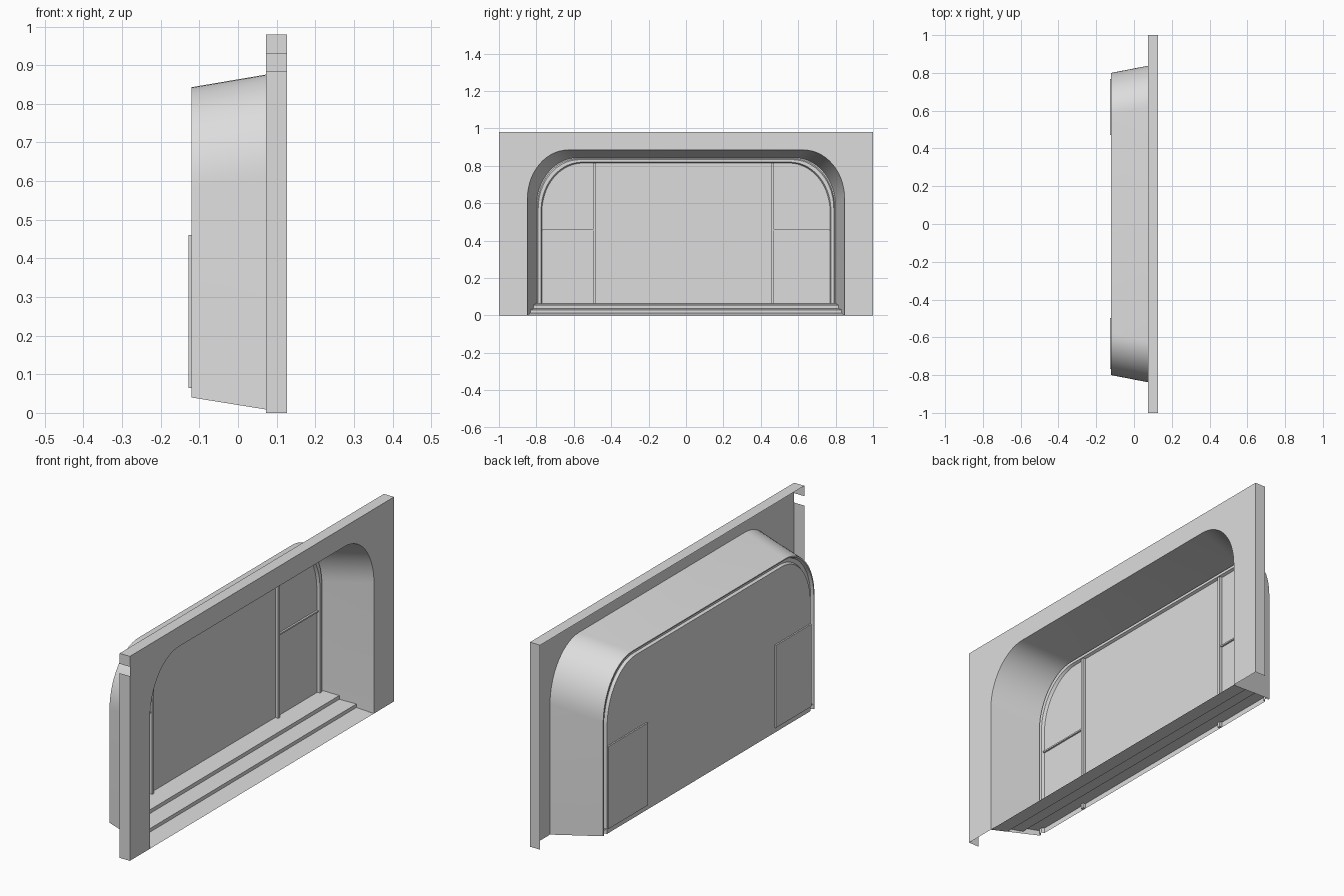
import bpy
import bmesh
from math import sin, cos, pi, radians

old = bpy.data.objects.get("Cube")
if old:
    bpy.data.objects.remove(old, do_unlink=True)

grey = bpy.data.materials.new("light_grey")
grey.use_nodes = True
tint = (0.72, 0.72, 0.72, 1)
grey.diffuse_color = tint
grey.node_tree.nodes["Principled BSDF"].inputs["Base Color"].default_value = tint

FRONT, LIP, BACK = 0.127, 0.073, -0.121
TOP = 0.98
STEPS = 14


def make(name, bm, smooth=False):
    bmesh.ops.recalc_face_normals(bm, faces=bm.faces)
    mesh = bpy.data.meshes.new(name)
    bm.to_mesh(mesh)
    bm.free()
    mesh.materials.append(grey)
    ob = bpy.data.objects.new(name, mesh)
    bpy.context.collection.objects.link(ob)
    if smooth:
        bpy.ops.object.select_all(action='DESELECT')
        ob.select_set(True)
        bpy.context.view_layer.objects.active = ob
        bpy.ops.object.shade_smooth_by_angle(angle=radians(30))
    return ob


def arch(x, w, h, z0, ry=0.22, rz=0.26):
    """Round-cornered arch from the -y foot over to the +y foot."""
    half = [(w, z0)]
    for i in range(STEPS + 1):
        a = pi / 2 * i / STEPS
        half.append((w - ry + ry * cos(a), h - rz + rz * sin(a)))
    return [(x, -y, z) for y, z in half] + [(x, y, z) for y, z in reversed(half)]


def loft(bm, rings):
    rows = [[bm.verts.new(p) for p in ring] for ring in rings]
    for a, b in zip(rows, rows[1:]):
        for i in range(len(a) - 1):
            bm.faces.new((a[i], a[i + 1], b[i + 1], b[i]))
    return rows


def box(name, x, y, z):
    bm = bmesh.new()
    bmesh.ops.create_cube(bm, size=1)
    for v in bm.verts:
        v.co = [r[0] if c < 0 else r[1] for c, r in zip(v.co, (x, y, z))]
    return make(name, bm)


# Front sheet: the arched opening spread out to a rectangle
opening = arch(FRONT, 0.848, 0.885, 0)
_, corner_y, corner_z = opening[1 + STEPS // 2]
corner_y = abs(corner_y)
outline = [(x, max(-1, min(1, y / corner_y)), TOP * min(1, z / corner_z))
           for x, y, z in opening]
bm = bmesh.new()
loft(bm, [opening, outline])
make("front_panel", bm)

# Folded edges behind the front sheet, with a gap in one end
bm = bmesh.new()
loft(bm, [[(x, 1, 0), (x, 1, TOP), (x, -1, TOP), (x, -1, 0.93)] for x in (FRONT, LIP)])
loft(bm, [[(x, -1, 0.885), (x, -1, 0)] for x in (FRONT, LIP)])
make("panel_edges", bm)

# Tapered arched niche with a pressed rim and back wall
bm = bmesh.new()
rows = loft(bm, [
    opening,
    arch(BACK, 0.80, 0.843, 0.04),
    arch(BACK, 0.795, 0.838, 0.04),
    arch(-0.108, 0.790, 0.833, 0.04),
    arch(-0.108, 0.775, 0.820, 0.04),
    arch(BACK, 0.770, 0.815, 0.04),
])
wall = bm.faces.new(rows[-1])

# Upright ribs pressed into the back wall
ribs = ((-0.497, -0.482), (0.456, 0.471))
faces = [wall]
for rib in ribs:
    for y in rib:
        geom = set(faces)
        for f in faces:
            geom.update(f.edges, f.verts)
        cut = bmesh.ops.bisect_plane(bm, geom=list(geom), plane_co=(0, y, 0),
                                     plane_no=(0, 1, 0))
        faces = [g for g in cut["geom"] if isinstance(g, bmesh.types.BMFace)]
strips = [f for f in faces
          if any(a < f.calc_center_median().y < b for a, b in ribs)]
raised = bmesh.ops.extrude_face_region(bm, geom=strips)["geom"]
for v in raised:
    if isinstance(v, bmesh.types.BMVert):
        v.co.x += 0.014
make("niche_shell", bm, smooth=True)

# Stepped floor
steps = [(FRONT, 0), (0.045, 0.013), (0.045, 0.03), (-0.035, 0.037),
         (-0.035, 0.055), (BACK, 0.065)]
bm = bmesh.new()
rings = []
for x, z in steps:
    w = 0.80 + 0.048 * (x - BACK) / (FRONT - BACK)
    rings.append([(x, -w, z), (x, w, z)])
loft(bm, rings)
make("stepped_floor", bm)

# Lower side panels and window sills on the back wall
for tag, y in (("right", (-0.768, -0.497)), ("left", (0.471, 0.768))):
    box(f"lower_panel_{tag}", (-0.128, -0.120), y, (0.065, 0.46))
    box(f"window_sill_{tag}", (-0.122, -0.112), y, (0.453, 0.46))
